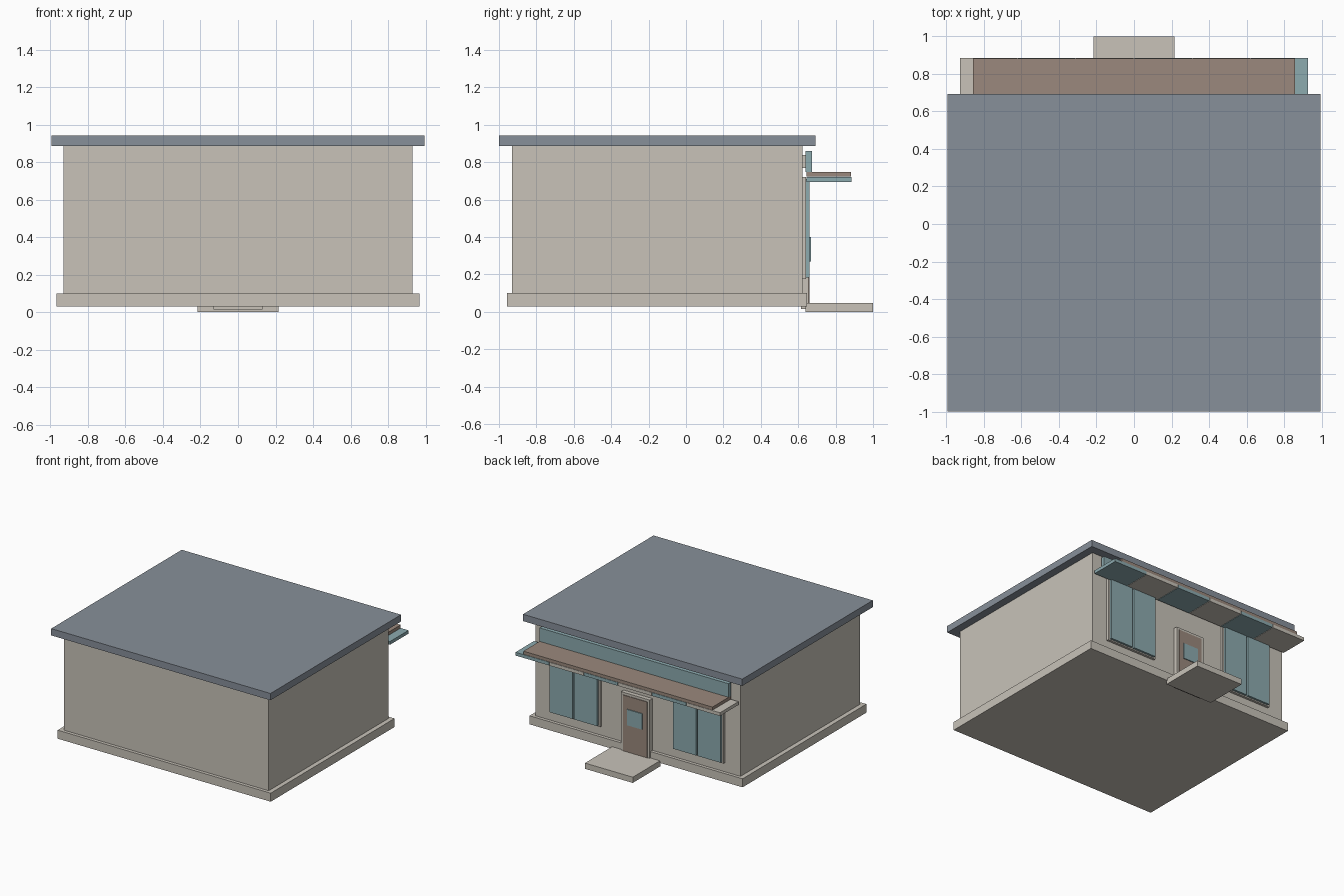
import bpy
import bmesh

if "Cube" in bpy.data.objects:
    bpy.data.objects.remove(bpy.data.objects["Cube"])


def material(name, rgb):
    m = bpy.data.materials.new(name)
    m.diffuse_color = (*rgb, 1)
    m.use_nodes = True
    m.node_tree.nodes["Principled BSDF"].inputs["Base Color"].default_value = m.diffuse_color
    return m


CREAM = material("cream_plaster", (0.58, 0.545, 0.485))
SLATE = material("slate_grey", (0.245, 0.278, 0.322))
TEAL = material("muted_teal", (0.265, 0.405, 0.43))
BROWN = material("warm_brown", (0.325, 0.25, 0.205))


def box(name, x, y, z, mat):
    """Box from (min, max) pairs along each axis."""
    bm = bmesh.new()
    bmesh.ops.create_cube(bm, size=1)
    for v in bm.verts:
        for i, (lo, hi) in enumerate((x, y, z)):
            v.co[i] = lo if v.co[i] < 0 else hi
    mesh = bpy.data.meshes.new(name)
    bm.to_mesh(mesh)
    bm.free()
    mesh.materials.append(mat)
    obj = bpy.data.objects.new(name, mesh)
    bpy.context.collection.objects.link(obj)
    return obj


# Building shell
box("plinth", (-0.967, 0.967), (-0.957, 0.648), (0.03, 0.10), CREAM)
box("walls", (-0.93, 0.93), (-0.93, 0.622), (0.10, 0.886), CREAM)
box("roof_slab", (-0.995, 0.995), (-1.0, 0.692), (0.886, 0.942), SLATE)

# Entrance: step, surround, door and its small window
box("entrance_step", (-0.217, 0.217), (0.64, 1.0), (0.0, 0.047), CREAM)
box("door_surround", (-0.13, 0.13), (0.615, 0.65), (0.015, 0.525), CREAM)
for s in (-1, 1):
    box("door_jamb", sorted((s * 0.11, s * 0.13)), (0.64, 0.656), (0.03, 0.525), CREAM)
box("door_lintel", (-0.11, 0.11), (0.64, 0.656), (0.505, 0.525), CREAM)
box("door", (-0.11, 0.11), (0.64, 0.661), (0.03, 0.505), BROWN)
box("door_window", (-0.07, 0.07), (0.655, 0.668), (0.27, 0.40), TEAL)

# Paired shop windows with a frame behind the panes
for s in (-1, 1):
    box("window_frame", sorted((s * 0.33, s * 0.79)), (0.61, 0.642), (0.175, 0.72), CREAM)
    for a, b in ((0.345, 0.553), (0.567, 0.775)):
        box("window_pane", sorted((s * a, s * b)), (0.637, 0.66), (0.185, 0.71), TEAL)

# Awning: alternating panels below a brown board
width = 1.86 / 6
for i in range(6):
    x0 = -0.93 + i * width
    box("awning_panel", (x0 + 0.002, x0 + width - 0.002), (0.645, 0.885), (0.695, 0.722),
        TEAL if i % 2 else CREAM)
box("awning_board", (-0.858, 0.858), (0.645, 0.883), (0.723, 0.749), BROWN)

# Blank sign board above the awning
box("sign_board", (-0.858, 0.858), (0.64, 0.673), (0.749, 0.86), TEAL)
for s in (-1, 1):
    box("sign_bracket", sorted((s * 0.6, s * 0.64)), (0.615, 0.645), (0.77, 0.84), CREAM)
